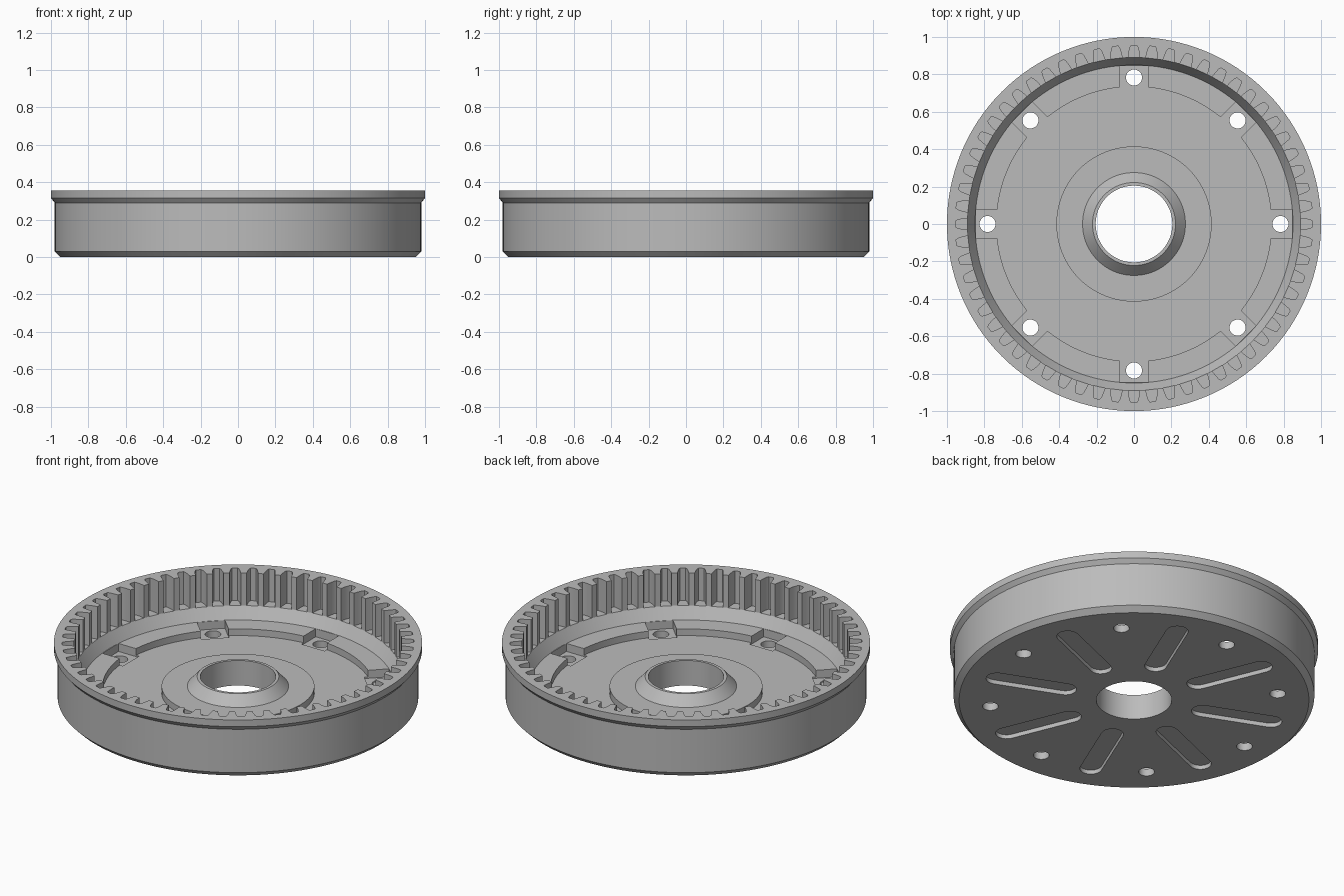
import bpy, bmesh, math
from mathutils import Matrix, Vector

if "Cube" in bpy.data.objects:
    bpy.data.objects.remove(bpy.data.objects["Cube"], do_unlink=True)

SEGMENTS = 128
TEETH = 60

steel = bpy.data.materials.new("grey_steel")
steel.use_nodes = True
GREY = (0.5, 0.5, 0.5, 1)
steel.diffuse_color = GREY
steel.node_tree.nodes["Principled BSDF"].inputs["Base Color"].default_value = GREY


def finish(bm, name):
    bmesh.ops.recalc_face_normals(bm, faces=bm.faces)
    mesh = bpy.data.meshes.new(name)
    bm.to_mesh(mesh)
    bm.free()
    mesh.materials.append(steel)
    obj = bpy.data.objects.new(name, mesh)
    bpy.context.collection.objects.link(obj)
    return obj


def lathe(name, profile):
    """Turn a closed (radius, z) profile around the z axis."""
    bm = bmesh.new()
    rings = []
    for i in range(SEGMENTS):
        a = math.tau * i / SEGMENTS
        rings.append([bm.verts.new((r * math.cos(a), r * math.sin(a), z)) for r, z in profile])
    n = len(profile)
    for i, ring in enumerate(rings):
        nxt = rings[(i + 1) % SEGMENTS]
        for j in range(n):
            k = (j + 1) % n
            bm.faces.new((ring[j], nxt[j], nxt[k], ring[k]))
    return finish(bm, name)


def radial_prisms(name, outline, z0, z1, count, offset=0.0):
    """Repeat an upright prism, drawn along +x, around the z axis."""
    bm = bmesh.new()
    for i in range(count):
        spin = Matrix.Rotation(math.tau * (i + offset) / count, 4, "Z")
        low = [bm.verts.new(spin @ Vector((x, y, z0))) for x, y in outline]
        high = [bm.verts.new(spin @ Vector((x, y, z1))) for x, y in outline]
        bm.faces.new(low)
        bm.faces.new(high)
        for j in range(len(outline)):
            k = (j + 1) % len(outline)
            bm.faces.new((low[j], low[k], high[k], high[j]))
    obj = finish(bm, name)
    obj.hide_render = True
    return obj


def arc(cx, radius, start, end, steps):
    angles = [start + (end - start) * i / steps for i in range(steps + 1)]
    return [(cx + radius * math.cos(a), radius * math.sin(a)) for a in angles]


# Drum with flange, stepped floor and central hub
drum = lathe("ring_gear_drum", [
    (0.205, 0), (0.95, 0), (0.98, 0.03), (0.98, 0.29), (1, 0.315), (1, 0.355),
    (0.89, 0.355), (0.89, 0.16), (0.85, 0.092), (0.735, 0.092), (0.735, 0.052),
    (0.415, 0.052), (0.415, 0.092), (0.275, 0.092), (0.222, 0.15), (0.205, 0.15)])

# Gaps between the inner teeth
flank = [(0.87, 0.033), (0.89, 0.031), (0.92, 0.027), (0.945, 0.021), (0.955, 0.015)]
gap = flank + [(x, -y) for x, y in reversed(flank)]
tooth_gaps = radial_prisms("tooth_gap_cutter", gap, 0.16, 0.5, TEETH)

# Square notches cut into the ledge around each bolt
square = [(0.71, -0.077), (0.846, -0.077), (0.846, 0.077), (0.71, 0.077)]
notches = radial_prisms("notch_cutter", square, 0.044, 0.3, 8)

# Bolt holes
holes = radial_prisms("bolt_hole_cutter", arc(0.783, 0.043, 0, math.tau * 23 / 24, 23), -0.1, 0.2, 8)

# Rounded slots on the underside
half = math.pi / 2
slot = arc(0.78, 0.06, -half, half, 10) + arc(0.39, 0.06, half, 3 * half, 10)
slots = radial_prisms("slot_cutter", slot, -0.1, 0.025, 8, 0.5)

bpy.context.view_layer.objects.active = drum
drum.select_set(True)
for cutter in (tooth_gaps, notches, holes, slots):
    cut = drum.modifiers.new(cutter.name, "BOOLEAN")
    cut.operation = "DIFFERENCE"
    cut.solver = "EXACT"
    cut.object = cutter
    bpy.ops.object.modifier_apply(modifier=cut.name)
    bpy.data.objects.remove(cutter, do_unlink=True)

bpy.ops.object.shade_smooth_by_angle(angle=math.radians(25))
